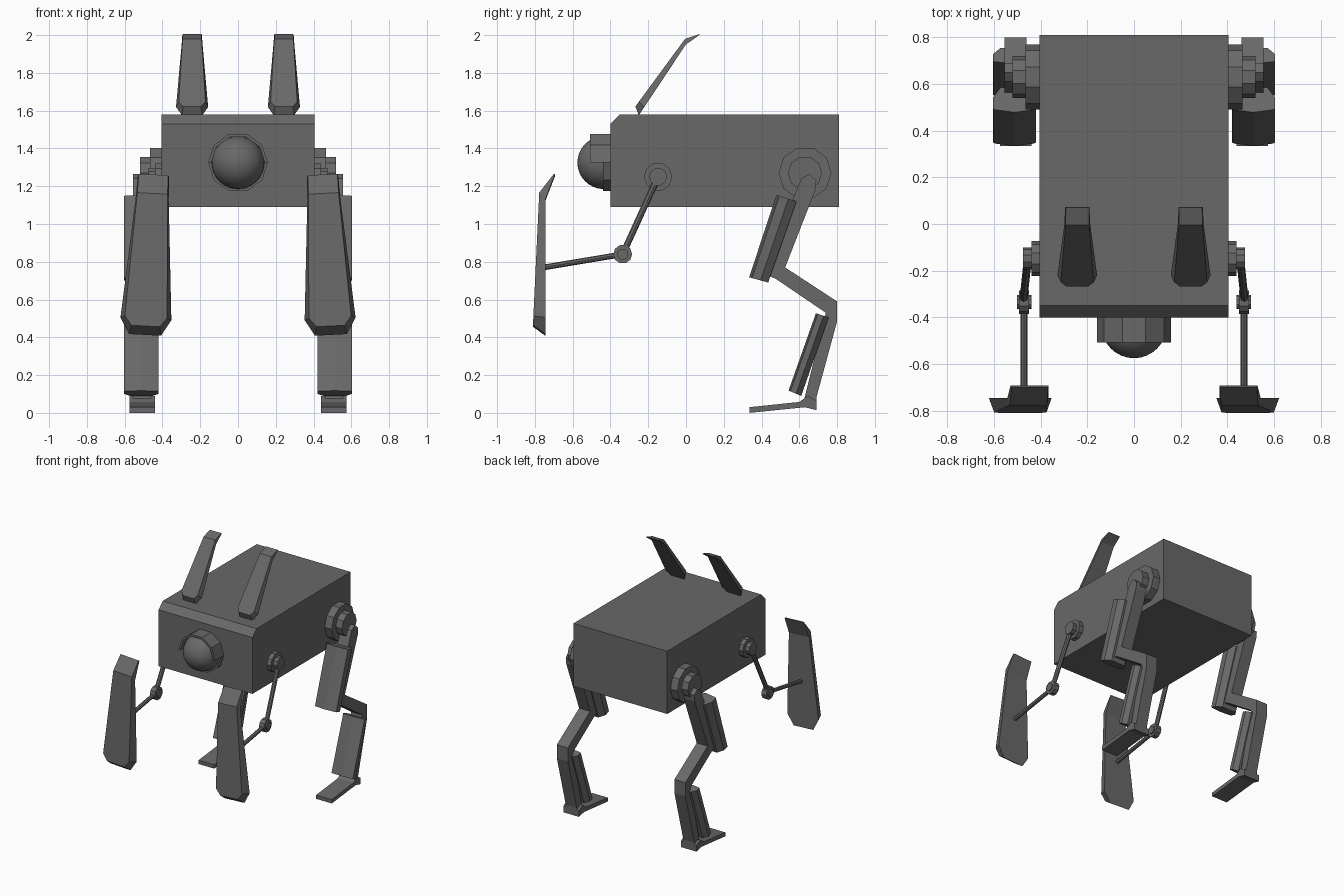
import bpy, bmesh, math
from mathutils import Vector, Matrix

if "Cube" in bpy.data.objects:
    bpy.data.objects.remove(bpy.data.objects["Cube"])

grey = bpy.data.materials.new("dark_grey")
grey.diffuse_color = (0.14, 0.14, 0.14, 1)
grey.use_nodes = True
grey.node_tree.nodes["Principled BSDF"].inputs["Base Color"].default_value = grey.diffuse_color


def finish(name, bm):
    bmesh.ops.recalc_face_normals(bm, faces=bm.faces)
    me = bpy.data.meshes.new(name)
    bm.to_mesh(me)
    bm.free()
    ob = bpy.data.objects.new(name, me)
    bpy.context.collection.objects.link(ob)
    me.materials.append(grey)
    return ob


def loft(name, rings, closed=False, matrix=None):
    """Skin a list of equal point rings, capped unless closed into a loop."""
    bm = bmesh.new()
    vs = [[bm.verts.new(p) for p in r] for r in rings]
    n = len(vs[0])
    pairs = list(zip(vs, vs[1:])) + ([(vs[-1], vs[0])] if closed else [])
    for a, b in pairs:
        for i in range(n):
            j = (i + 1) % n
            bm.faces.new((a[i], a[j], b[j], b[i]))
    if not closed:
        bm.faces.new(vs[0])
        bm.faces.new(vs[-1])
    if matrix:
        bm.transform(matrix)
    return finish(name, bm)


def side_prism(name, profile, x0, x1):
    """Extrude a (y, z) profile along x."""
    return loft(name, [[(x, y, z) for y, z in profile] for x in (x0, x1)])


def disc(name, x0, x1, y, z, r, n=10):
    pts = [(y + r * math.cos(2 * math.pi * i / n), z + r * math.sin(2 * math.pi * i / n)) for i in range(n)]
    return side_prism(name, pts, x0, x1)


def rod(name, a, b, r):
    bm = bmesh.new()
    a, b = Vector(a), Vector(b)
    rot = (b - a).to_track_quat('Z', 'Y').to_matrix().to_4x4()
    bmesh.ops.create_cone(bm, cap_ends=True, segments=8, radius1=r, radius2=r, depth=(b - a).length,
                          matrix=Matrix.Translation((a + b) / 2) @ rot)
    return finish(name, bm)


def blade(name, matrix):
    """Bent tapered paddle; origin at the lower back edge."""
    # back y, back z, back half width, front y, front z, front half width
    rows = [(0, 0, .085, -.065, .047, .075),
            (0, .085, .135, -.063, .095, .112),
            (0, .714, .088, -.032, .75, .080),
            (.052, .847, .082, .046, .85, .078)]
    rings = [[(-bw, by, bz), (-fw, fy, fz), (fw, fy, fz), (bw, by, bz)] for by, bz, bw, fy, fz, fw in rows]
    return loft(name, rings, matrix=matrix)


def armour(name, x, top_front, top_back, low_front, low_back):
    """Bowed leg plate between two slanted ends given as (y, z) pairs."""
    section = [(-.092, .05), (-.085, 0), (0, -.12), (.085, 0), (.092, .05),
               (.092, .55), (.06, 1), (-.06, 1), (-.092, .55)]
    rings = []
    for f, b in ((top_front, top_back), (low_front, low_back)):
        rings.append([(x + sx, f[0] + (b[0] - f[0]) * t, f[1] + (b[1] - f[1]) * t) for sx, t in section])
    return loft(name, rings)


# Body with a chamfered upper front edge
side_prism("body", [(-.40, 1.09), (.81, 1.09), (.81, 1.58), (-.35, 1.58), (-.40, 1.53)], -.405, .405)

# Eye with a deep upper lid and a shallow lower rim
EZ = 1.325


def eye_rim(name, start, y_front):
    rings = []
    for i in range(6):
        a = start + math.pi * i / 5
        c, s = math.cos(a), math.sin(a)
        rings.append([(r * c, y, EZ + r * s) for r, y in
                      ((.158, -.39), (.158, y_front), (.142, y_front), (.142, -.39))])
    return loft(name, rings)


eye_rim("upper_eye_rim", 0, -.508)
eye_rim("lower_eye_rim", math.pi, -.44)
bm = bmesh.new()
bmesh.ops.create_uvsphere(bm, u_segments=32, v_segments=16, radius=.14,
                          matrix=Matrix.Translation((0, -.435, EZ)) @ Matrix.Rotation(math.pi / 2, 4, 'X'))
for f in bm.faces:
    f.smooth = True
finish("eye", bm)

for side, s in (("left", -1), ("right", 1)):
    # Ears
    blade(side + "_ear", Matrix.Translation((s * .243, -.25, 1.575))
          @ Matrix.Rotation(math.radians(-33.6), 4, 'X') @ Matrix.Scale(.63, 4))

    # Front arm
    disc(side + "_shoulder", s * .40, s * .44, -.148, 1.25, .075)
    disc(side + "_shoulder_hub", s * .44, s * .475, -.148, 1.25, .048)
    rod(side + "_upper_arm", (s * .455, -.148, 1.25), (s * .475, -.335, .84), .017)
    disc(side + "_elbow", s * .45, s * .492, -.335, .84, .05)
    disc(side + "_elbow_pin", s * .44, s * .502, -.335, .84, .03)
    rod(side + "_forearm", (s * .472, -.335, .84), (s * .472, -.755, .77), .015)
    blade(side + "_front_paddle", Matrix.Translation((s * .492, -.745, .413))
          @ Matrix.Rotation(math.radians(-3 * s), 4, 'Y'))

    # Hind leg
    disc(side + "_hip", s * .40, s * .465, .63, 1.27, .14)
    disc(side + "_hip_hub", s * .465, s * .52, .63, 1.27, .09)
    side_prism(side + "_leg_bone",
               [(.61, 1.24), (.65, 1.265), (.69, 1.23), (.685, 1.18), (.525, .77), (.80, .59), (.80, .485),
                (.69, .08), (.69, .03), (.62, .05), (.74, .53), (.475, .71), (.425, .73), (.565, 1.13)],
               s * .46, s * .555)
    armour(side + "_thigh_armour", s * .512, (.49, 1.15), (.585, 1.12), (.345, .715), (.435, .69))
    armour(side + "_shin_armour", s * .512, (.695, .525), (.755, .505), (.55, .115), (.61, .09))
    side_prism(side + "_foot",
               [(.335, 0), (.335, .03), (.60, .058), (.645, .09), (.69, .065), (.69, .015), (.63, .03)],
               s * .44, s * .575)
